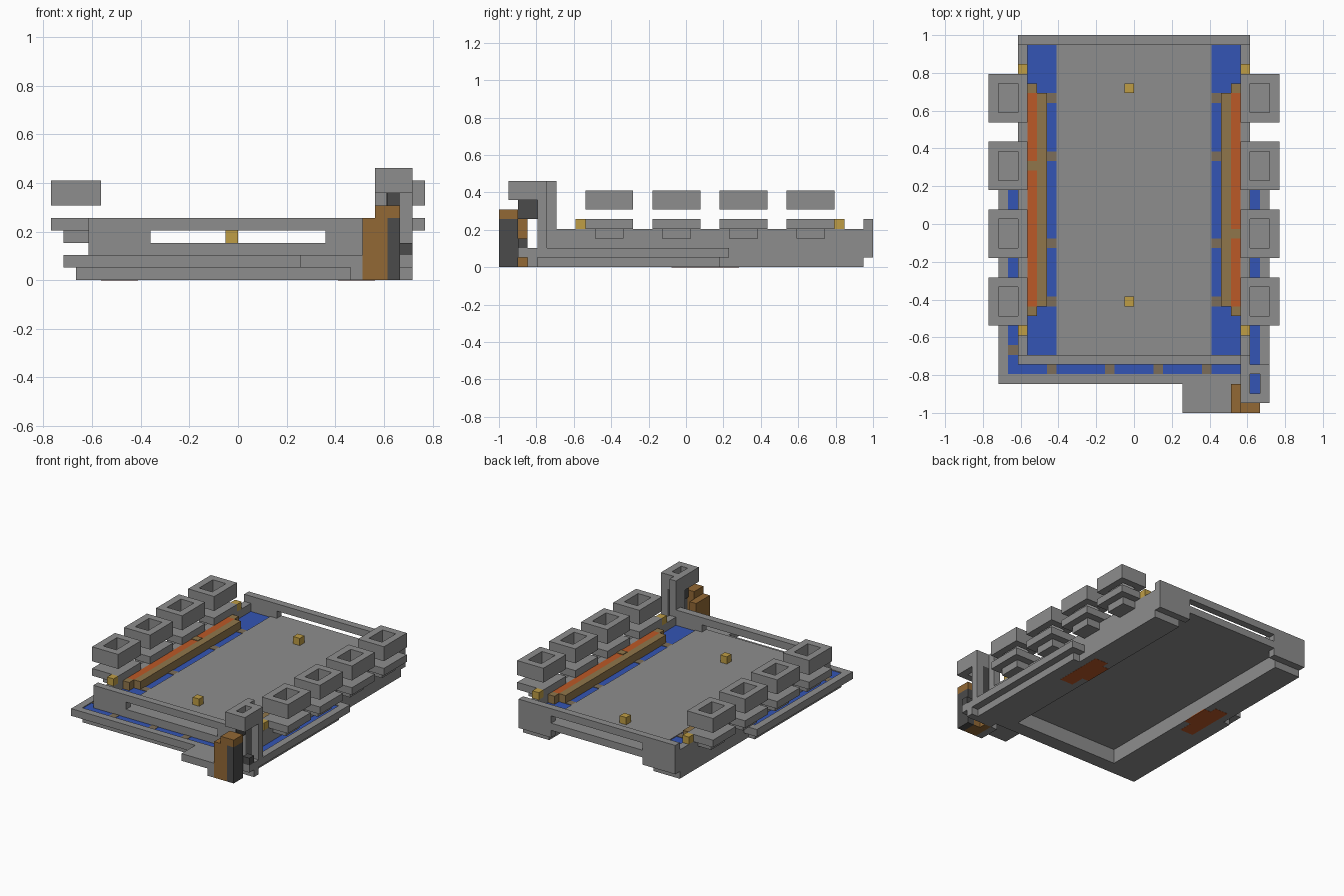
import bpy, bmesh
from mathutils import Vector

if "Cube" in bpy.data.objects:
    bpy.data.objects.remove(bpy.data.objects["Cube"], do_unlink=True)

U = 2 / 39          # one building block
W = 30              # model width in blocks


def material(name, rgb):
    m = bpy.data.materials.new(name)
    m.use_nodes = True
    m.diffuse_color = (*rgb, 1)
    m.node_tree.nodes["Principled BSDF"].inputs["Base Color"].default_value = (*rgb, 1)
    return m


grey = material("stone grey", (0.27, 0.27, 0.27))
dark = material("dark grey", (0.07, 0.07, 0.07))
blue = material("water blue", (0.033, 0.09, 0.46))
orange = material("ember orange", (0.5, 0.1, 0.02))
tan = material("tan wood", (0.28, 0.18, 0.07))
gold = material("lamp gold", (0.52, 0.34, 0.06))
brown = material("brown wood", (0.29, 0.14, 0.035))
mud = material("muddy brown", (0.2, 0.155, 0.1))


def build(name, mat, boxes, mirror=False):
    """One object made of boxes given as (x0, x1, y0, y1, z0, z1) in blocks."""
    boxes = list(boxes)
    if mirror:
        boxes += [(W - b[1], W - b[0], *b[2:]) for b in boxes]
    bm = bmesh.new()
    for x0, x1, y0, y1, z0, z1 in boxes:
        lo = Vector((x0 - W / 2, y0 - 19.5, z0)) * U
        hi = Vector((x1 - W / 2, y1 - 19.5, z1)) * U
        for v in bmesh.ops.create_cube(bm, size=1)["verts"]:
            v.co = [lo[a] + (v.co[a] + 0.5) * (hi[a] - lo[a]) for a in range(3)]
    mesh = bpy.data.meshes.new(name)
    bm.to_mesh(mesh)
    bm.free()
    mesh.materials.append(mat)
    ob = bpy.data.objects.new(name, mesh)
    bpy.context.collection.objects.link(ob)


def ring(x0, x1, y0, y1, z0, z1):
    """Square tube with walls one block thick."""
    return [(x0, x0 + 1, y0, y1, z0, z1), (x1 - 1, x1, y0, y1, z0, z1),
            (x0 + 1, x1 - 1, y0, y0 + 1, z0, z1), (x0 + 1, x1 - 1, y1 - 1, y1, z0, z1)]


# Main deck and the two side channels that carry it
build("deck", grey, [(7, 23, 6, 39, 2, 3)])
build("channel_floor", grey, [(4, 7, 6, 38, 0, 2)], mirror=True)
build("side_wall", grey, [(3, 4, 6, 38, 0, 4)], mirror=True)
build("channel_water", blue, [(4, 7, 6, 38, 2, 2.88)], mirror=True)

# End frames: corner posts with a top rail
build("front_post", grey, [(3, 8, 5, 6, 0, 5)], mirror=True)
build("front_rail", grey, [(8, 22, 5, 6, 4, 5), (8, 22, 5, 6, 0, 3)])
build("back_post", grey, [(3, 8, 38, 39, 1, 5)], mirror=True)
build("back_rail", grey, [(8, 22, 38, 39, 4, 5)])

# Outer moat around the front and half of both sides
build("moat_floor", grey, [(2, 3, 4, 23, 0, 1)], mirror=True)
build("moat_front_floor", grey, [(3, 27, 4, 5, 0, 1)])
build("moat_rim", grey, [(1, 2, 3, 24, 1, 2), (2, 3, 23, 24, 1, 2)], mirror=True)
build("moat_front_rim", grey, [(2, 26, 3, 4, 1, 2)])
build("moat_water", blue, [(2, 3, 4, 23, 1, 1.88)], mirror=True)
build("moat_front_water", blue, [(3, 27, 4, 5, 1, 1.88)])
build("moat_supports", mud, [(i, i + 1, 4, 5, 1.8, 1.92) for i in (6, 12, 17, 22)]
      + [(2, 3, 6, 7, 1.8, 1.92)])

# Long beams standing in the channels
build("beam", tan, [(5, 6, 11, 33, 2, 4)]
      + [(4, 5, j, j + 1, 2, 4) for j in (10, 33)], mirror=True)
build("ember_strip", orange, [(4, 5, 11, 33, 2, 4)], mirror=True)
build("beam_blocks", tan, [(4, 5, 25, 26, 3.9, 4.08), (25, 26, 18, 19, 3.9, 4.08)])
build("channel_supports", mud, [(6, 7, j, j + 1, 2.8, 2.94) for j in (11, 17, 26, 32)],
      mirror=True)
build("underside_patch", orange, [(4, 6, 18, 25, -0.02, 0.1), (6, 7, 20, 24, -0.02, 0.1)],
      mirror=True)

# Four turrets on each side: foot, pad and floating open box
starts = [9 + 7 * n for n in range(4)]
build("turret_foot", grey, [(1, 3, j + 1, j + 4, 3, 4) for j in starts], mirror=True)
build("turret_pad", grey, [(0, 4, j, j + 5, 4, 5) for j in starts], mirror=True)
build("turret_box", grey, [b for j in starts for b in ring(0, 4, j, j + 5, 6, 8)],
      mirror=True)

# Lamps on the walls and the deck
build("wall_lamp", gold, [(3, 4, j, j + 1, 4, 5) for j in (8, 35)], mirror=True)
build("deck_lamp", gold, [(14, 15, j, j + 1, 3, 4) for j in (11, 33)])

# Landing beside the tower
build("landing", grey, [(20, 25, 0, 3, 1, 2), (24, 25, 0, 3, 0, 1)])
build("tower_base", grey, [(25, 29, 3, 4, 0, 1), (26, 27, 2, 4, 1, 2), (28, 29, 2, 4, 1, 2)])
build("tower_water", blue, [(27, 28, 2, 4, 1, 1.88)])

# Corner tower: brown front, dark core, grey columns and open top
build("tower_front", brown, [(25, 26, 0, 3, 0, 5), (26, 27, 0, 2, 0, 5),
                             (26, 28, 0, 2, 5, 6)])
build("tower_core", dark, [(27, 28, 0, 2, 0, 5), (27, 28, 4, 5, 2, 7),
                           (26.9, 27, 2, 4, 5, 7), (28, 29, 2, 3, 2, 3)])
build("tower_column", grey, [(28, 29, 4, 5, 1, 7), (26, 27, 4, 6, 2, 7)])
build("tower_top", grey, ring(26, 29, 1, 5, 7, 9) + [(26, 27, 5, 6, 7, 9)])
